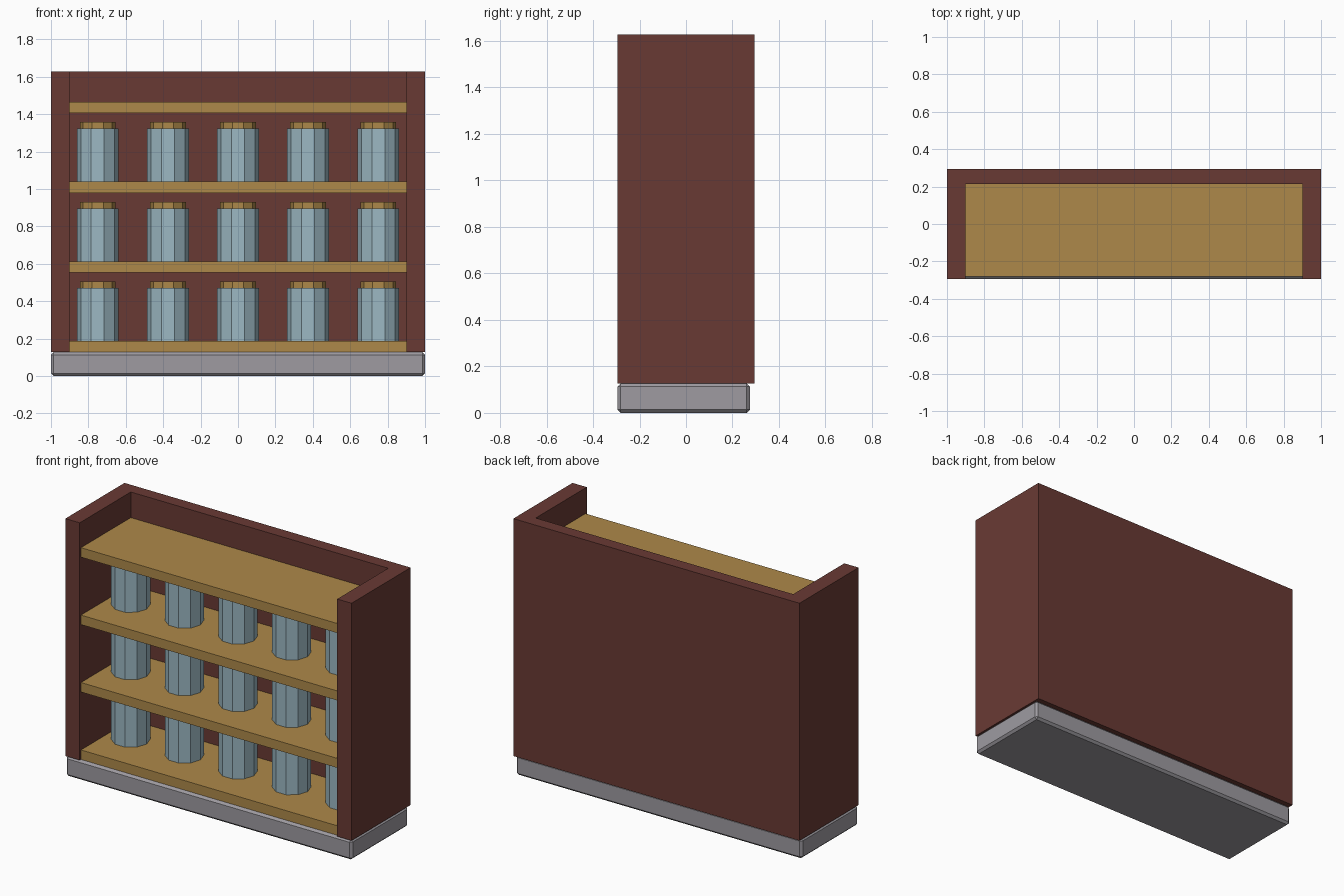
import bpy, bmesh, math
from mathutils import Matrix

if "Cube" in bpy.data.objects:
    bpy.data.objects.remove(bpy.data.objects["Cube"])


def material(name, rgb):
    m = bpy.data.materials.new(name)
    m.diffuse_color = (*rgb, 1)
    m.use_nodes = True
    m.node_tree.nodes["Principled BSDF"].inputs["Base Color"].default_value = m.diffuse_color
    return m


BROWN = material("dark_red_wood", (0.141, 0.042, 0.034))
GOLD = material("golden_wood", (0.423, 0.250, 0.067))
GLASS = material("pale_blue_glass", (0.332, 0.479, 0.546))
STONE = material("grey_stone", (0.342, 0.328, 0.356))


def finish(name, bm, mat):
    bmesh.ops.recalc_face_normals(bm, faces=bm.faces[:])
    mesh = bpy.data.meshes.new(name)
    bm.to_mesh(mesh)
    bm.free()
    mesh.materials.append(mat)
    ob = bpy.data.objects.new(name, mesh)
    bpy.context.collection.objects.link(ob)
    return ob


def box(name, lo, hi, mat, bevel=0):
    bm = bmesh.new()
    size = [b - a for a, b in zip(lo, hi)]
    mid = [(a + b) / 2 for a, b in zip(lo, hi)]
    bmesh.ops.create_cube(bm, size=1, matrix=Matrix.Translation(mid) @ Matrix.Diagonal((*size, 1)))
    if bevel:
        bmesh.ops.bevel(bm, geom=bm.edges[:], offset=bevel, segments=1, affect='EDGES')
    return finish(name, bm, mat)


def prism(name, x, y, z0, z1, r, mat, sides=10):
    bm = bmesh.new()
    place = Matrix.Translation((x, y, (z0 + z1) / 2)) @ Matrix.Rotation(math.pi / 2, 4, 'Z')
    bmesh.ops.create_cone(bm, cap_ends=True, segments=sides, radius1=r, radius2=r,
                          depth=z1 - z0, matrix=place)
    return finish(name, bm, mat)


# Plinth with chamfered edges
box("plinth", (-1, -0.295, 0), (1, 0.275, 0.127), STONE, 0.014)

# Cabinet: U-shaped plan extruded upward
plan = [(-1, -0.295), (-0.9, -0.295), (-0.9, 0.215), (0.9, 0.215),
        (0.9, -0.295), (1, -0.295), (1, 0.295), (-1, 0.295)]
bm = bmesh.new()
floor = bm.faces.new([bm.verts.new((x, y, 0.127)) for x, y in plan])
walls = bmesh.ops.extrude_face_region(bm, geom=[floor], use_keep_orig=True)
top = [v for v in walls["geom"] if isinstance(v, bmesh.types.BMVert)]
bmesh.ops.translate(bm, verts=top, vec=(0, 0, 1.5))
finish("cabinet_walls", bm, BROWN)

# Shelves, with a row of lidded jars on all but the top one
for row in range(4):
    z = 0.187 + row * 0.426
    box(f"shelf_{row}", (-0.9, -0.282, z - 0.06), (0.9, 0.215, z), GOLD)
    if row == 3:
        continue
    for col in range(5):
        x = (col - 2) * 0.375
        prism(f"jar_{row}_{col}", x, 0, z, z + 0.283, 0.112, GLASS)
        prism(f"lid_{row}_{col}", x, 0, z + 0.283, z + 0.318, 0.096, GOLD)
